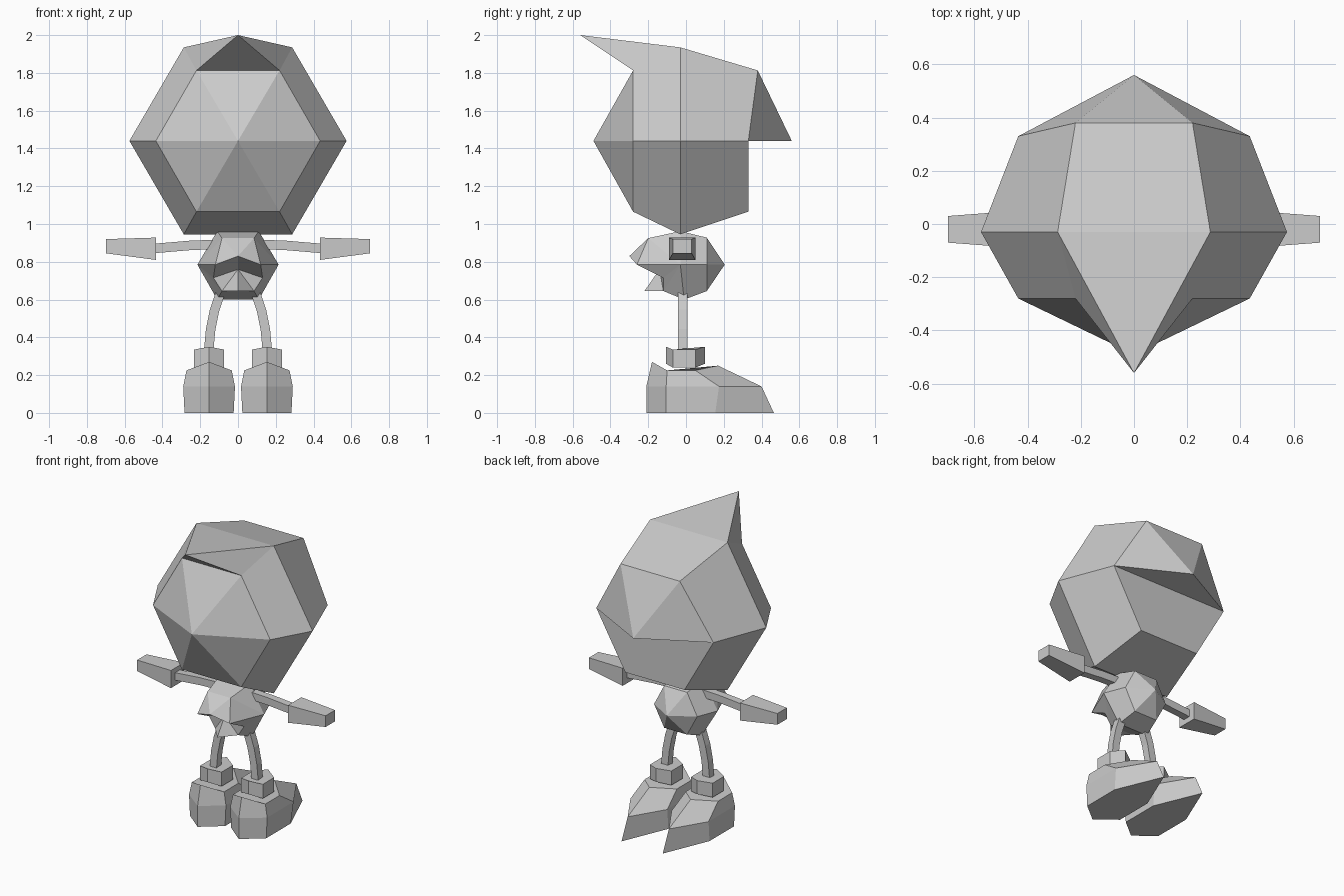
import bpy, bmesh
from mathutils import Vector

if "Cube" in bpy.data.objects:
    bpy.data.objects.remove(bpy.data.objects["Cube"])

grey = bpy.data.materials.new("plain_grey")
grey.diffuse_color = (0.6, 0.6, 0.6, 1)
grey.use_nodes = True
grey.node_tree.nodes["Principled BSDF"].inputs["Base Color"].default_value = grey.diffuse_color


def make(name, verts, faces):
    bm = bmesh.new()
    vs = [bm.verts.new(v) for v in verts]
    for f in faces:
        bm.faces.new([vs[i] for i in f])
    bmesh.ops.recalc_face_normals(bm, faces=bm.faces)
    me = bpy.data.meshes.new(name)
    bm.to_mesh(me)
    bm.free()
    me.materials.append(grey)
    ob = bpy.data.objects.new(name, me)
    bpy.context.collection.objects.link(ob)
    return ob


def symmetric(name, pts, faces):
    """Upper-case points lie on +x, lower-case are their mirrors, digits lie on the centre."""
    p = dict(pts)
    for k, (x, y, z) in pts.items():
        p[k.swapcase()] = (-x, y, z)
    keys = list(p)
    allf = {}
    for f in faces.split():
        for g in (f, f.swapcase()):
            allf.setdefault(frozenset(g), [keys.index(c) for c in g])
    return make(name, [p[k] for k in keys], allf.values())


def loft(name, rings):
    """Skin a list of equal-length rings and cap both ends."""
    n = len(rings[0])
    verts = [v for r in rings for v in r]
    faces = [(i * n + j, i * n + (j + 1) % n, (i + 1) * n + (j + 1) % n, (i + 1) * n + j)
             for i in range(len(rings) - 1) for j in range(n)]
    faces += [range(n), range(len(verts) - n, len(verts))]
    return make(name, verts, faces)


def tube(name, path, r, y):
    """Square tube following an x-z path."""
    rings = []
    for i, (x, z) in enumerate(path):
        a, b = path[max(i - 1, 0)], path[min(i + 1, len(path) - 1)]
        d = Vector((b[0] - a[0], b[1] - a[1])).normalized() * r
        rings.append([(x - s * d.y, y + t * r, z + s * d.x)
                      for s, t in ((-1, -1), (1, -1), (1, 1), (-1, 1))])
    return loft(name, rings)


# Head: faceted ball, spike at the top front, overhang at the back
symmetric("head", {
    "A": (.575, -.03, 1.44), "B": (.287, -.03, 1.935), "C": (.287, -.03, .945),
    "D": (.435, -.28, 1.44), "E": (.22, -.28, 1.813), "F": (.22, -.28, 1.065),
    "G": (.435, .33, 1.44), "H": (.22, .38, 1.813), "I": (.22, .33, 1.065),
    "1": (0, -.49, 1.44), "2": (0, -.56, 2.0), "3": (0, .56, 1.44)},
    "1DE 1Ee 1DF 1Ff 2Ee 2EB 2Bb ADEB ADFC FCcf "
    "BHhb ABHG AGIC CIic GH3 Hh3 Gg3 GIig")

# Body: smaller faceted ball with an open beak-like mouth
symmetric("body", {
    "A": (.215, -.03, .785), "B": (.11, -.03, .962), "C": (.11, -.01, .6),
    "U": (.085, -.2, .925), "N": (.12, -.26, .785), "M": (.13, -.12, .715),
    "L": (.085, -.12, .645),
    "G": (.16, .11, .785), "H": (.085, .11, .928), "I": (.085, .11, .645),
    "1": (0, -.3, .83), "2": (0, -.14, .76), "3": (0, -.22, .645), "4": (0, .205, .785)},
    "Uu1 U1N UNA BUA BUub NAM AML ALC 1NM2 2ML 2L3 Ll3 LlcC "
    "BHhb ABHG AGIC CIic GH4 Hh4 GI4 Ii4")

for side, s in (("right", 1), ("left", -1)):
    # Arm and block hand
    tube(side + "_arm", [(s * .08, .893), (s * .25, .887), (s * .45, .87)], .025, -.02)
    loft(side + "_hand", [
        [(s * x, y, z) for y, z in ((y0, z0), (y1, z0), (y1, z1), (y0, z1))]
        for x, y0, y1, z0, z1 in ((.435, -.09, .05, .81, .928), (.7, -.07, .03, .845, .92))])

    # Leg
    tube(side + "_leg", [(s * .095, .63), (s * .125, .54), (s * .145, .44), (s * .158, .3)],
         .025, -.018)

    # Six-sided ankle cuff and shoe: front, two front sides, back tip, two back sides
    def hexring(w, yf, ya, yb, yt, zf, zs, zt):
        c = s * .153
        return [(c, yf, zf), (c + w, ya, zs), (c + w, yb, zs),
                (c, yt, zt), (c - w, yb, zs), (c - w, ya, zs)]

    loft(side + "_cuff", [hexring(.08, -.105, -.07, .05, .1, .26, .24, .26),
                          hexring(.08, -.105, -.07, .05, .1, .35, .335, .35)])
    loft(side + "_shoe", [hexring(.13, -.21, -.105, .155, .465, 0, 0, 0),
                          hexring(.137, -.21, -.105, .175, .4, .14, .14, .14),
                          hexring(.12, -.18, -.1, .05, .17, .27, .225, .25)])
